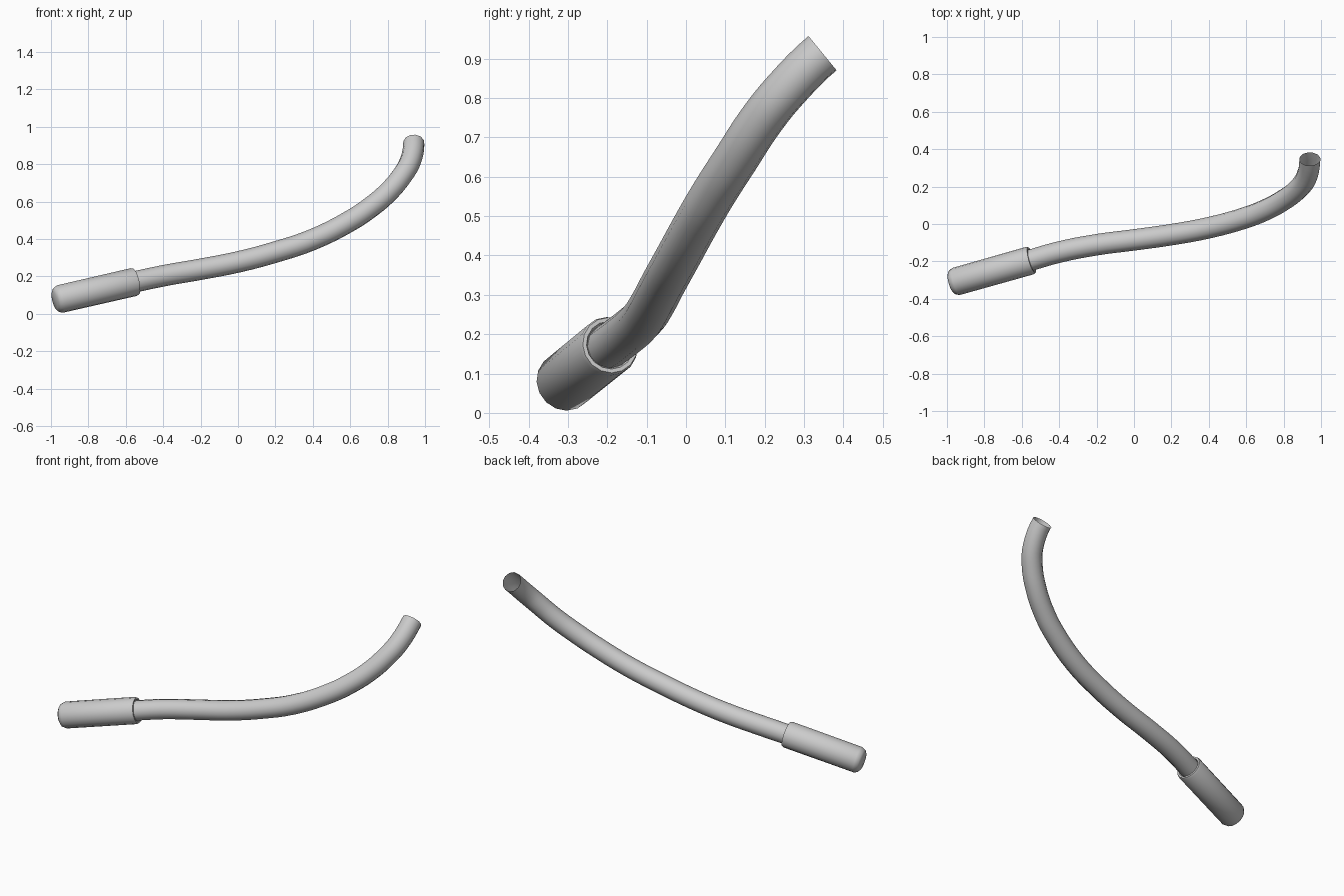
import bpy, bmesh, math
from mathutils import Vector

if "Cube" in bpy.data.objects:
    bpy.data.objects.remove(bpy.data.objects["Cube"])

HANDLE_START = Vector((-0.982, -0.316, 0.072))
HANDLE_END = Vector((-0.547, -0.193, 0.172))


def link_mesh(bm, name):
    bmesh.ops.recalc_face_normals(bm, faces=bm.faces)
    mesh = bpy.data.meshes.new(name)
    bm.to_mesh(mesh)
    bm.free()
    obj = bpy.data.objects.new(name, mesh)
    bpy.context.collection.objects.link(obj)
    return obj


def lathe(name, profile, start, axis, sides):
    """Turn (radius, distance) points around an axis; radius 0 closes the end."""
    rot = axis.to_track_quat('Z', 'Y')
    bm = bmesh.new()
    verts = [bm.verts.new((r, 0, d)) for r, d in profile]
    edges = [bm.edges.new(p) for p in zip(verts, verts[1:])]
    bmesh.ops.spin(bm, geom=verts + edges, cent=(0, 0, 0), axis=(0, 0, 1),
                   angle=math.tau, steps=sides, use_duplicate=False)
    bmesh.ops.remove_doubles(bm, verts=bm.verts, dist=0.0005)
    for v in bm.verts:
        v.co = start + rot @ v.co
    return link_mesh(bm, name)


def smooth(obj, angle):
    bpy.ops.object.select_all(action='DESELECT')
    obj.select_set(True)
    bpy.context.view_layer.objects.active = obj
    bpy.ops.object.shade_smooth_by_angle(angle=math.radians(angle))


# Handle sleeve: rounded butt, straight barrel, lipped socket for the hose
axis = HANDLE_END - HANDLE_START
length = axis.length
profile = [(0, 0), (0.050, 0.002), (0.066, 0.012), (0.075, 0.032),
           (0.076, length - 0.012), (0.072, length), (0.062, length),
           (0.057, length - 0.012), (0, length - 0.03)]
handle = lathe("handle", profile, HANDLE_START, axis.normalized(), 16)
smooth(handle, 45)

# Hose: round tube along a spatial curve, open at the free end
path = [(-0.60, -0.208, 0.160), (-0.40, -0.150, 0.203), (-0.20, -0.111, 0.238),
        (0.0, -0.085, 0.277), (0.20, -0.057, 0.330), (0.40, -0.020, 0.397),
        (0.60, 0.035, 0.497), (0.70, 0.074, 0.563), (0.80, 0.128, 0.647),
        (0.88, 0.190, 0.742), (0.922, 0.250, 0.817), (0.940, 0.347, 0.914)]
curve = bpy.data.curves.new("hose", 'CURVE')
curve.dimensions = '3D'
curve.resolution_u = 4
curve.bevel_depth = 0.057
curve.bevel_resolution = 4
curve.use_fill_caps = False
spline = curve.splines.new('BEZIER')
spline.bezier_points.add(len(path) - 1)
for point, co in zip(spline.bezier_points, path):
    point.co = co
    point.handle_left_type = point.handle_right_type = 'AUTO'
tip = spline.bezier_points[-1]
tip.handle_left_type = tip.handle_right_type = 'FREE'
tip.handle_left = tip.co - Vector((0, 0.77, 0.63)) * 0.045
tip.handle_right = tip.co + Vector((0, 0.77, 0.63)) * 0.045

hose = bpy.data.objects.new("hose", curve)
bpy.context.collection.objects.link(hose)
bpy.ops.object.select_all(action='DESELECT')
hose.select_set(True)
bpy.context.view_layer.objects.active = hose
bpy.ops.object.convert(target='MESH')
smooth(bpy.context.view_layer.objects.active, 50)
